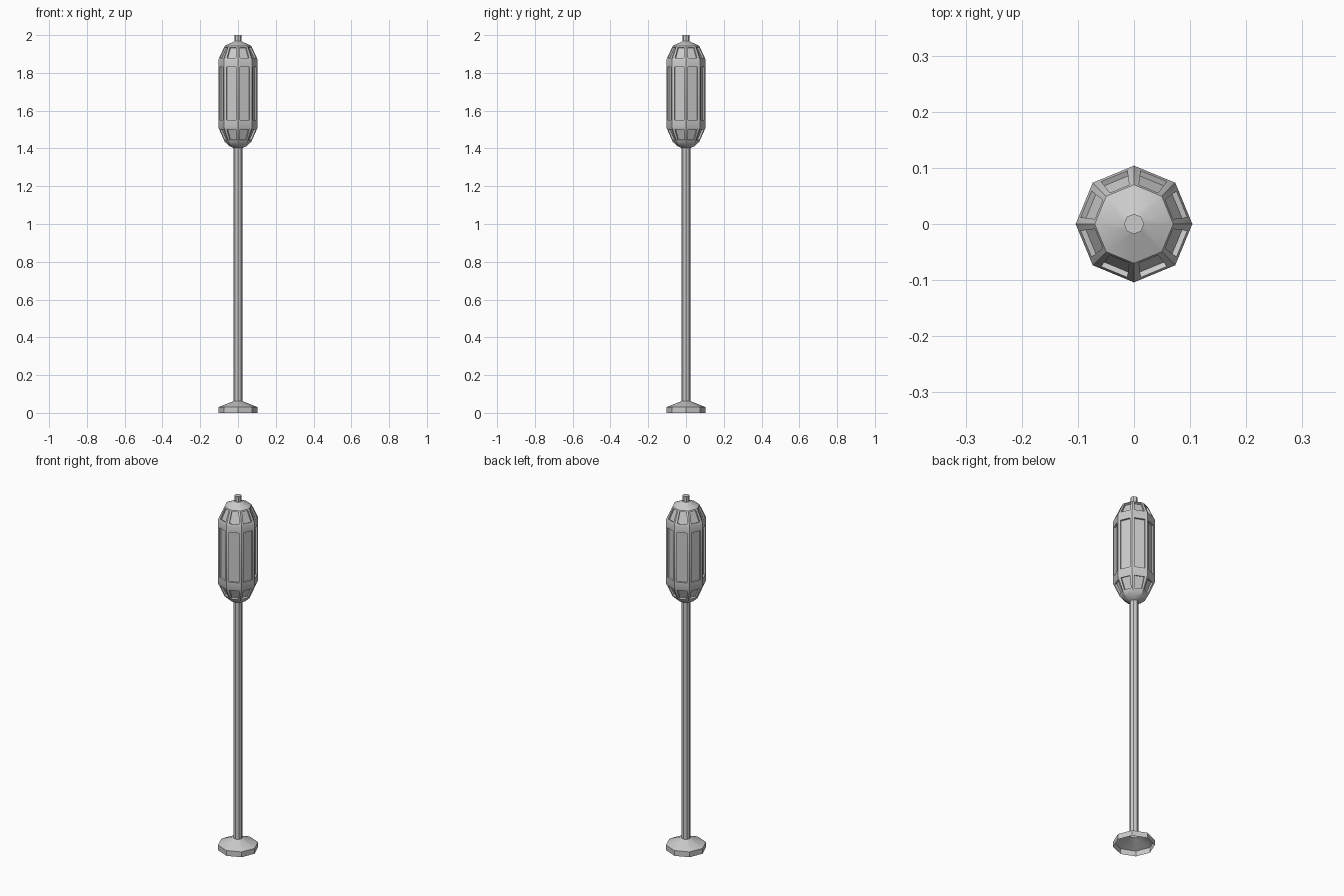
import bpy, bmesh, math
from mathutils import Vector

if "Cube" in bpy.data.objects:
    bpy.data.objects.remove(bpy.data.objects["Cube"])

SIDES = 8


def ring(r, z):
    return [Vector((r * math.cos(math.tau * i / SIDES), r * math.sin(math.tau * i / SIDES), z))
            for i in range(SIDES)]


def face(bm, pts):
    bm.faces.new([bm.verts.new(p) for p in pts])


def window(bm, quad, side, low, high, depth):
    """Frame a wall quad and sink a pane into it."""
    a, b, c, d = quad
    n = (b - a).cross(d - a).normalized()
    bl, br = a.lerp(d, low), b.lerp(c, low)
    tl, tr = a.lerp(d, 1 - high), b.lerp(c, 1 - high)
    outer = [bl.lerp(br, side), br.lerp(bl, side), tr.lerp(tl, side), tl.lerp(tr, side)]
    inner = [p - n * depth for p in outer]
    for i in range(4):
        j = (i + 1) % 4
        face(bm, [quad[i], quad[j], outer[j], outer[i]])
        face(bm, [outer[i], outer[j], inner[j], inner[i]])
    face(bm, inner)


def octagonal(name, profile, windows={}, cap_bottom=False, cap_top=False):
    """Eight-sided body from (radius, z) points, with optional windows per band."""
    bm = bmesh.new()
    rings = [ring(r, z) for r, z in profile]
    for k in range(len(rings) - 1):
        for i in range(SIDES):
            j = (i + 1) % SIDES
            quad = [rings[k][i], rings[k][j], rings[k + 1][j], rings[k + 1][i]]
            if k in windows:
                window(bm, quad, *windows[k])
            else:
                face(bm, quad)
    if cap_bottom:
        face(bm, rings[0][::-1])
    if cap_top:
        face(bm, rings[-1])
    bmesh.ops.remove_doubles(bm, verts=bm.verts, dist=0.0002)
    mesh = bpy.data.meshes.new(name)
    bm.to_mesh(mesh)
    bm.free()
    ob = bpy.data.objects.new(name, mesh)
    bpy.context.collection.objects.link(ob)
    bpy.ops.object.select_all(action='DESELECT')
    ob.select_set(True)
    bpy.context.view_layer.objects.active = ob
    bpy.ops.object.shade_smooth_by_angle(angle=math.radians(25))
    return ob


# Hollow foot, open underneath
octagonal("base", [(0.104, 0), (0.104, 0.03), (0.023, 0.063)])

# Post
octagonal("pole", [(0.023, 0.06), (0.023, 1.405)])

# Lantern head: lower, main and upper rows of recessed windows
octagonal("lantern",
          [(0.022, 1.402), (0.045, 1.412), (0.070, 1.435), (0.104, 1.51),
           (0.104, 1.87), (0.070, 1.943), (0.018, 1.968)],
          windows={2: (0.17, 0.12, 0.12, 0.01),
                   3: (0.16, 0.11, 0.11, 0.01),
                   4: (0.17, 0.12, 0.10, 0.01)})

# Finial on top
octagonal("finial", [(0.018, 1.966), (0.018, 2.0)], cap_top=True)
